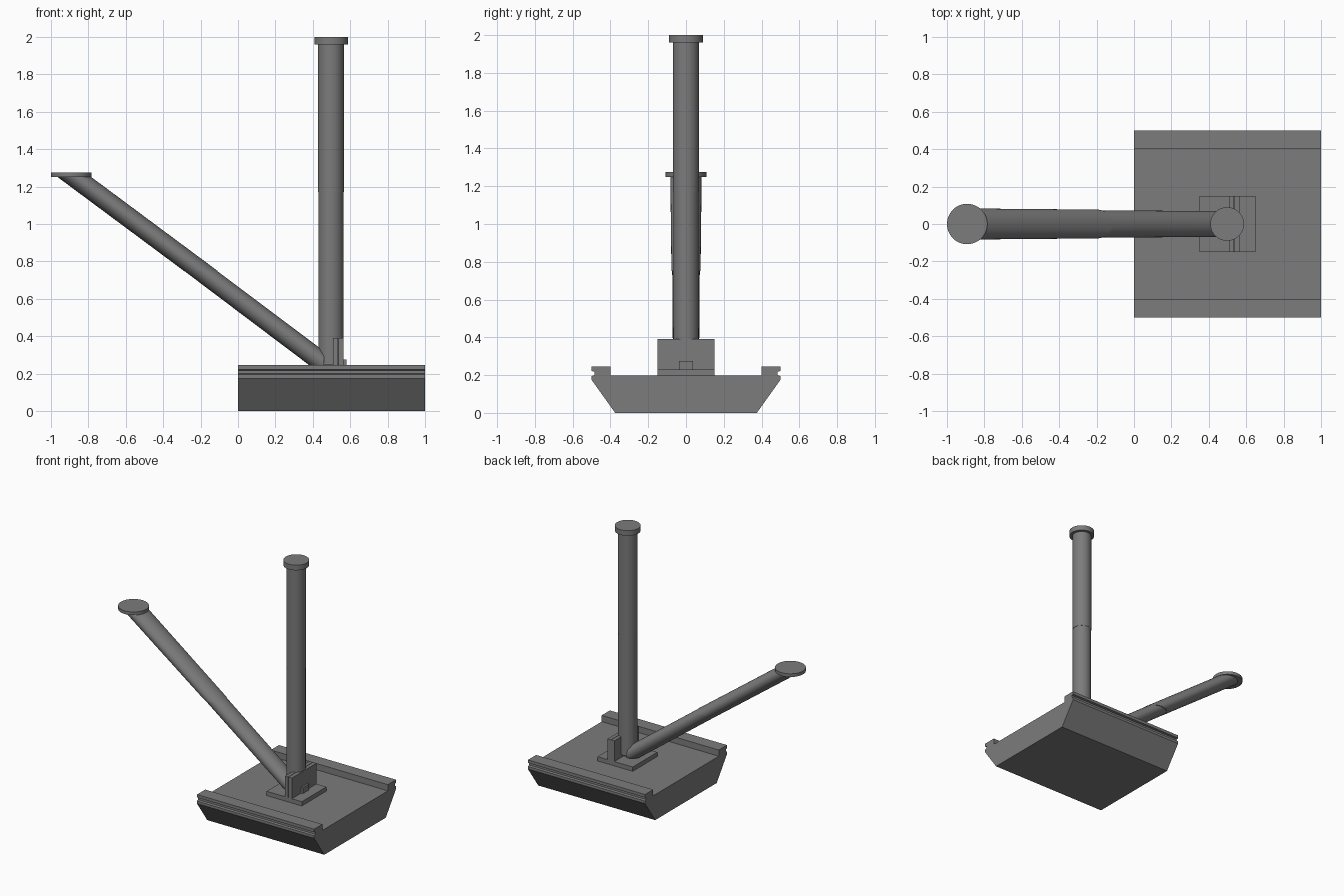
import bpy, bmesh
from math import cos, sin, tau

if "Cube" in bpy.data.objects:
    bpy.data.objects.remove(bpy.data.objects["Cube"])

grey = bpy.data.materials.new("dark_grey")
grey.diffuse_color = (0.2, 0.2, 0.2, 1)
grey.use_nodes = True
grey.node_tree.nodes["Principled BSDF"].inputs["Base Color"].default_value = grey.diffuse_color


def finish(name, bm, smooth=False):
    bmesh.ops.recalc_face_normals(bm, faces=bm.faces)
    me = bpy.data.meshes.new(name)
    bm.to_mesh(me)
    bm.free()
    me.materials.append(grey)
    ob = bpy.data.objects.new(name, me)
    bpy.context.collection.objects.link(ob)
    if smooth:
        bpy.ops.object.select_all(action='DESELECT')
        bpy.context.view_layer.objects.active = ob
        ob.select_set(True)
        bpy.ops.object.shade_smooth_by_angle(angle=0.6)
    return ob


def box(name, x0, x1, y, z0, z1):
    bm = bmesh.new()
    bmesh.ops.create_cube(bm, size=1)
    for v in bm.verts:
        v.co.x = (x0 + x1) / 2 + v.co.x * (x1 - x0)
        v.co.y *= 2 * y
        v.co.z = (z0 + z1) / 2 + v.co.z * (z1 - z0)
    return finish(name, bm)


def tube(name, stations, max_x=9, n=48):
    """Loft horizontal ellipses (x, z, rx, ry); ends past max_x slide back along the arm."""
    bm = bmesh.new()
    rings = []
    for x, z, rx, ry in stations:
        ring = []
        for i in range(n):
            px, py = x + rx * cos(tau * i / n), ry * sin(tau * i / n)
            over = max(0, px - max_x)
            ring.append(bm.verts.new((px - over, py, z + over * 0.74)))
        rings.append(ring)
    for a, b in zip(rings, rings[1:]):
        for i in range(n):
            j = (i + 1) % n
            bm.faces.new((a[i], a[j], b[j], b[i]))
    bm.faces.new(rings[0])
    bm.faces.new(rings[-1])
    bmesh.ops.triangulate(bm, faces=[f for f in bm.faces if len(f.verts) > 4])
    return finish(name, bm, True)


# Base: mirrored hull profile with grooved side rails, extruded along x
half = [(0.375, 0), (0.5, 0.175), (0.5, 0.195), (0.485, 0.2), (0.485, 0.218),
        (0.5, 0.222), (0.5, 0.245), (0.4, 0.245), (0.4, 0.197)]
profile = half + [(-y, z) for y, z in reversed(half)]
bm = bmesh.new()
face = bm.faces.new([bm.verts.new((0, y, z)) for y, z in profile])
ext = bmesh.ops.extrude_face_region(bm, geom=[face])
bmesh.ops.translate(bm, vec=(1, 0, 0),
                    verts=[v for v in ext["geom"] if isinstance(v, bmesh.types.BMVert)])
finish("base", bm)

# Mounting plate, paired bracket plates and pivot block
box("mount_plate", 0.35, 0.65, 0.15, 0.195, 0.23)
box("bracket_inner", 0.507, 0.534, 0.15, 0.23, 0.39)
box("bracket_outer", 0.537, 0.565, 0.15, 0.23, 0.39)
box("pivot_block", 0.46, 0.58, 0.037, 0.225, 0.275)

# Upright post in two sections, with end cap
tube("post_lower", [(0.497, 0.25, 0.067, 0.067), (0.497, 1.17, 0.067, 0.067)])
tube("post_upper", [(0.497, 1.17, 0.069, 0.069), (0.497, 1.97, 0.069, 0.069)])
tube("post_cap", [(0.498, 1.96, 0.09, 0.09), (0.498, 2.0, 0.09, 0.09)])

# Slanted arm in two sections, with flat end disc
tube("arm_lower", [(0.478, 0.24, 0.09, 0.069), (-0.21, 0.757, 0.088, 0.073)], max_x=0.46)
tube("arm_upper", [(-0.2, 0.75, 0.09, 0.077), (-0.88, 1.255, 0.09, 0.083)])
tube("arm_cap", [(-0.892, 1.25, 0.108, 0.108), (-0.892, 1.275, 0.108, 0.108)])
